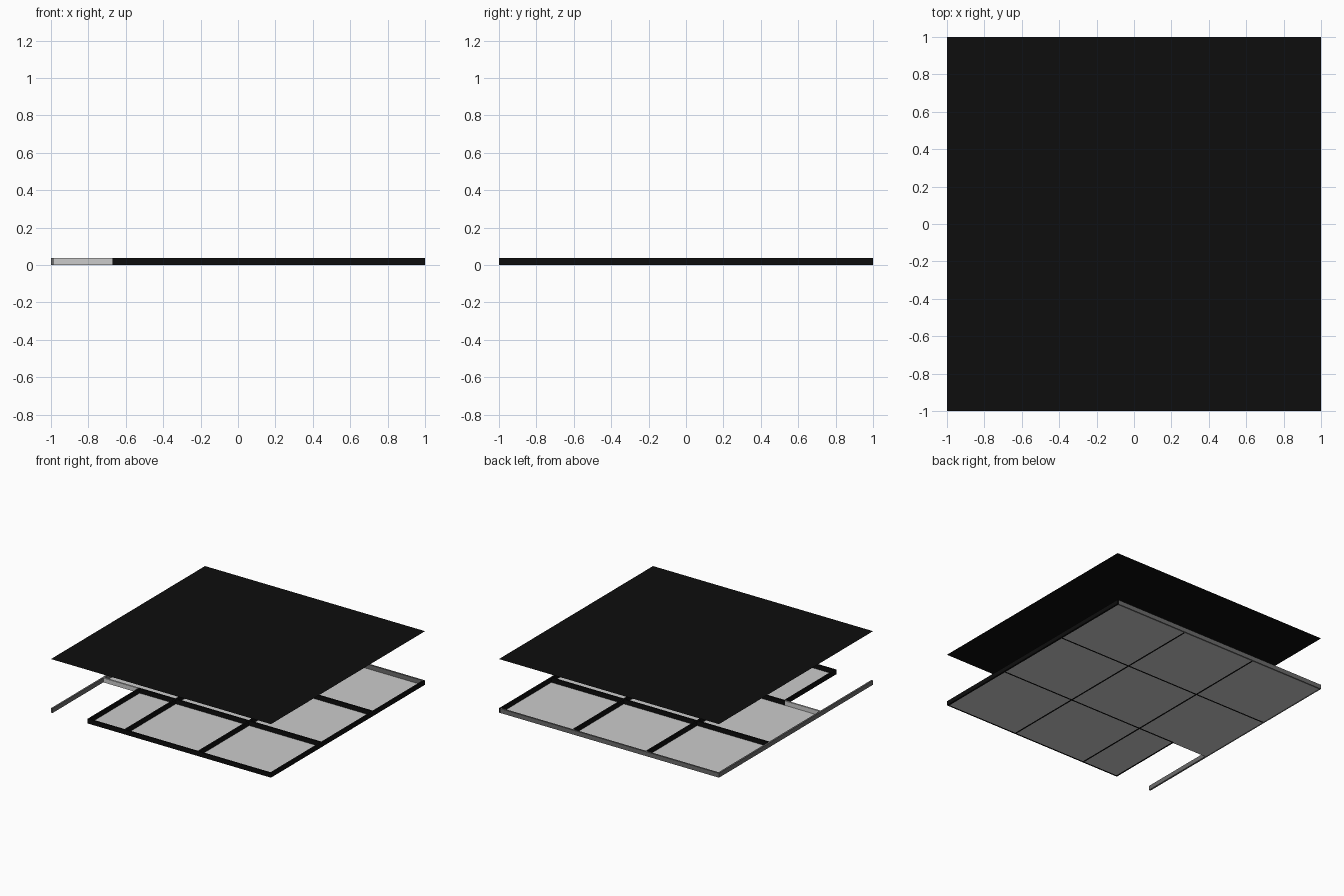
import bpy, bmesh

if "Cube" in bpy.data.objects:
    bpy.data.objects.remove(bpy.data.objects["Cube"])

H = 0.036      # wall height
T = 0.014      # wall thickness
A = 1 / 3      # inner grid line
NX = -0.67     # right side of the entrance notch
CEIL = 0.44    # height of the ceiling sheet


def material(name, v):
    m = bpy.data.materials.new(name)
    m.diffuse_color = (v, v, v, 1)
    m.use_nodes = True
    m.node_tree.nodes["Principled BSDF"].inputs["Base Color"].default_value = m.diffuse_color
    return m


dark = material("dark", 0.004)
mid = material("mid_grey", 0.15)


def finish(name, bm, mat=None):
    me = bpy.data.meshes.new(name)
    bm.to_mesh(me)
    bm.free()
    ob = bpy.data.objects.new(name, me)
    bpy.context.collection.objects.link(ob)
    if mat:
        me.materials.append(mat)
    return ob


def wall(name, x0, x1, y0, y1, mat=dark):
    bm = bmesh.new()
    bmesh.ops.create_cube(bm, size=1)
    for v in bm.verts:
        v.co = (x1 if v.co.x > 0 else x0, y1 if v.co.y > 0 else y0,
                H if v.co.z > 0 else 0)
    return finish(name, bm, mat)


def sheet(name, x0, x1, y0, y1, z, mat=None):
    bm = bmesh.new()
    bm.faces.new([bm.verts.new((x, y, z)) for x, y in
                  ((x0, y0), (x1, y0), (x1, y1), (x0, y1))])
    return finish(name, bm, mat)


h = T / 2

# Outer walls, the front one stopping at the entrance notch
wall("left_wall", -1, -1 + T, -1, 1, mid)
wall("right_wall", 1 - T, 1, -1, 1)
wall("back_wall", -1 + T, 1 - T, 1 - T, 1, mid)
wall("front_wall", NX, 1 - T, -1, -1 + T)

# Walls around the notch
wall("notch_side_wall", NX, NX + T, -1 + T, -A - h)
wall("notch_back_wall", -1 + T, NX, -A - h, -A + h, None)

# Inner dividing walls: long runs along y, short pieces along x
for i, x in enumerate((-A, A)):
    wall(f"long_divider_{i}", x - h, x + h, -1 + T, 1 - T)
edges = (-1 + T, -A, A, 1 - T)
for j, y in enumerate((-A, A)):
    for i in range(3):
        x0 = edges[i] + (h if i else 0)
        x1 = edges[i + 1] - (h if i < 2 else 0)
        if i == 0 and j == 0:
            x0 = NX
        wall(f"cross_divider_{j}_{i}", x0, x1, y - h, y + h)

# Floor panels, one per room; the front left room is narrowed by the notch
for i in range(3):
    for j in range(3):
        x0 = edges[i] + (h if i else 0)
        x1 = edges[i + 1] - (h if i < 2 else 0)
        y0 = edges[j] + (h if j else 0)
        y1 = edges[j + 1] - (h if j < 2 else 0)
        if i == 0 and j == 0:
            x0 = NX + T
        sheet(f"floor_panel_{i}_{j}", x0, x1, y0, y1, 0)

# Ceiling sheet floating above the rooms
sheet("ceiling", -1, 1, -1, 1, CEIL, dark)
